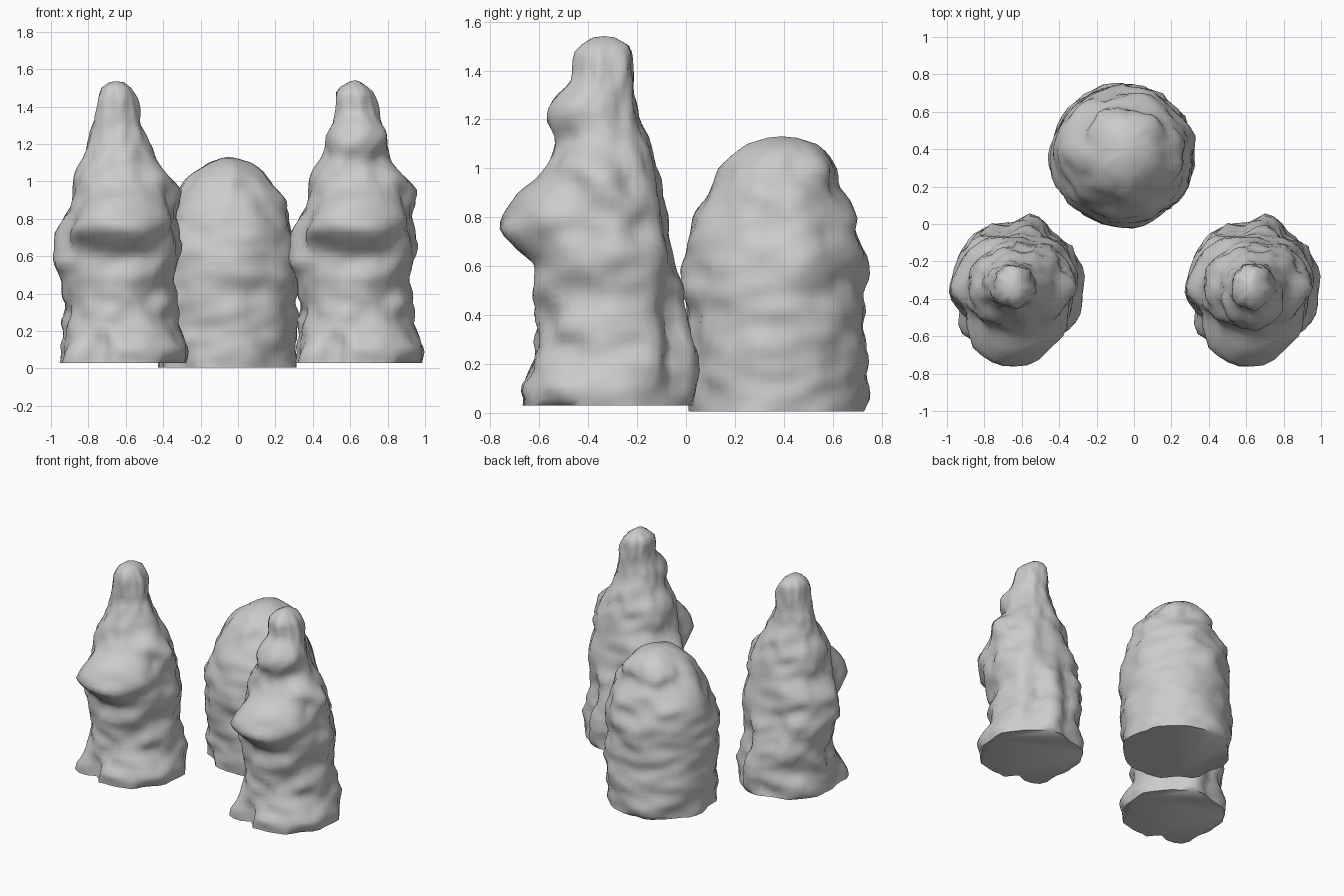
import bpy, bmesh, math
from mathutils import Vector, noise

if "Cube" in bpy.data.objects:
    bpy.data.objects.remove(bpy.data.objects["Cube"])

SEG = 44


def lerp_profile(prof, z):
    for a, b in zip(prof, prof[1:]):
        if z <= b[0]:
            t = (z - a[0]) / (b[0] - a[0])
            return [p + (q - p) * t for p, q in zip(a[1:], b[1:])]
    return prof[-1][1:]


def bump(ang, z, at, half_width, zc, half_height):
    """Flat-topped lump centred on a direction and a height."""
    d = (ang - at + 180) % 360 - 180
    r = (d / half_width) ** 2 + ((z - zc) / half_height) ** 2
    return math.exp(-0.7 * r ** 1.7)


def lumpy_loft(name, prof, rows, location, bumps, amp, seed):
    """Loft elliptical rings (z, left, right, front, back) with carved lumps."""
    bm = bmesh.new()
    z0, z1 = prof[0][0], prof[-1][0]
    rings = []
    for i in range(rows + 1):
        z = z0 + (z1 - z0) * i / rows
        l, r, f, b = lerp_profile(prof, z)
        cx, cy = (l + r) / 2, (f + b) / 2
        fade = min(1, (r - l) / 0.5)
        ring = []
        for j in range(SEG):
            a = 2 * math.pi * j / SEG
            c, s = math.cos(a), math.sin(a)
            k = noise.noise(Vector((c * 1.9 + seed, s * 1.9, z * 7)))
            k += 0.6 * noise.noise(Vector((c * 4, s * 4 + seed, z * 13)))
            d = amp * k * fade + sum(
                h * bump(math.degrees(a), z, *q) for h, *q in bumps)
            ring.append(bm.verts.new((cx + c * ((r - l) / 2 + d),
                                      cy + s * ((b - f) / 2 + d), z)))
        rings.append(ring)
    for lo, hi in zip(rings, rings[1:]):
        for j in range(SEG):
            k = (j + 1) % SEG
            bm.faces.new((lo[j], lo[k], hi[k], hi[j]))
    bm.faces.new(list(reversed(rings[0])))
    l, r, f, b = prof[-1][1:]
    tip = bm.verts.new(((l + r) / 2, (f + b) / 2, z1 + 0.006))
    for j in range(SEG):
        bm.faces.new((rings[-1][j], rings[-1][(j + 1) % SEG], tip))
    me = bpy.data.meshes.new(name)
    bm.to_mesh(me)
    bm.free()
    ob = bpy.data.objects.new(name, me)
    bpy.context.collection.objects.link(ob)
    ob.location = location
    bpy.ops.object.select_all(action='DESELECT')
    ob.select_set(True)
    bpy.context.view_layer.objects.active = ob
    bpy.ops.object.shade_smooth_by_angle(angle=math.radians(70))


# Standing figure silhouette, x relative to its own axis
body = [
    (0.03, -.34, .35, -.68, .02), (0.10, -.33, .36, -.68, .02),
    (0.18, -.30, .34, -.63, .02), (0.30, -.29, .30, -.61, .02),
    (0.45, -.32, .29, -.61, -.01), (0.55, -.34, .31, -.61, -.03),
    (0.68, -.33, .32, -.61, -.04), (0.76, -.32, .31, -.62, -.06),
    (0.85, -.28, .30, -.60, -.08), (0.95, -.26, .29, -.58, -.10)]
# Left head is a plain cone, right head is narrower with a face
left_head = [
    (1.00, -.25, .26, -.57, -.11), (1.10, -.21, .21, -.52, -.15),
    (1.20, -.17, .15, -.48, -.19), (1.30, -.14, .11, -.45, -.21),
    (1.45, -.12, .09, -.45, -.22), (1.50, -.10, .06, -.43, -.23),
    (1.53, -.06, .02, -.39, -.28)]
right_head = [
    (1.00, -.25, .26, -.57, -.11), (1.10, -.20, .20, -.53, -.15),
    (1.20, -.15, .15, -.48, -.19), (1.29, -.12, .14, -.46, -.21),
    (1.37, -.11, .12, -.46, -.21), (1.47, -.11, .10, -.46, -.22),
    (1.51, -.08, .06, -.42, -.24), (1.535, -.03, .02, -.38, -.29)]

# Folded arms, foot, notch beside the foot, side lumps and back folds
carving = [
    (0.13, 270, 40, 0.79, 0.14), (0.05, 222, 16, 0.06, 0.12),
    (-0.06, 249, 9, 0.05, 0.12), (0.03, 0, 18, 0.96, 0.08),
    (0.02, 180, 18, 0.75, 0.08), (0.03, 75, 12, 0.25, 0.25),
    (-0.04, 52, 11, 0.3, 0.22), (-0.03, 100, 10, 0.5, 0.4)]
face = [(0.085, 270, 60, 1.24, 0.085)]

lumpy_loft("left_figure", body + left_head, 52, (-0.63, 0, 0),
           carving, 0.035, 3.1)
lumpy_loft("right_figure", body + right_head, 52, (0.63, 0, 0),
           carving + face, 0.035, 3.1)

# Rounded mound behind, with a flattened crown
mound = [
    (0.005, -.42, .31, .01, .73), (0.10, -.43, .31, .01, .74),
    (0.40, -.44, .32, .00, .73), (0.60, -.44, .32, -.01, .73),
    (0.70, -.42, .30, .01, .72), (0.80, -.39, .27, .04, .70),
    (0.90, -.34, .24, .09, .66), (1.00, -.28, .18, .15, .60),
    (1.06, -.22, .13, .20, .56), (1.10, -.16, .07, .25, .52),
    (1.125, -.09, -.01, .33, .45)]
lumpy_loft("rounded_mound", mound, 44, (0, 0, 0),
           [(0.02, 90, 50, 1.02, 0.08), (-0.02, 60, 40, 0.92, 0.05)],
           0.03, 8.4)
